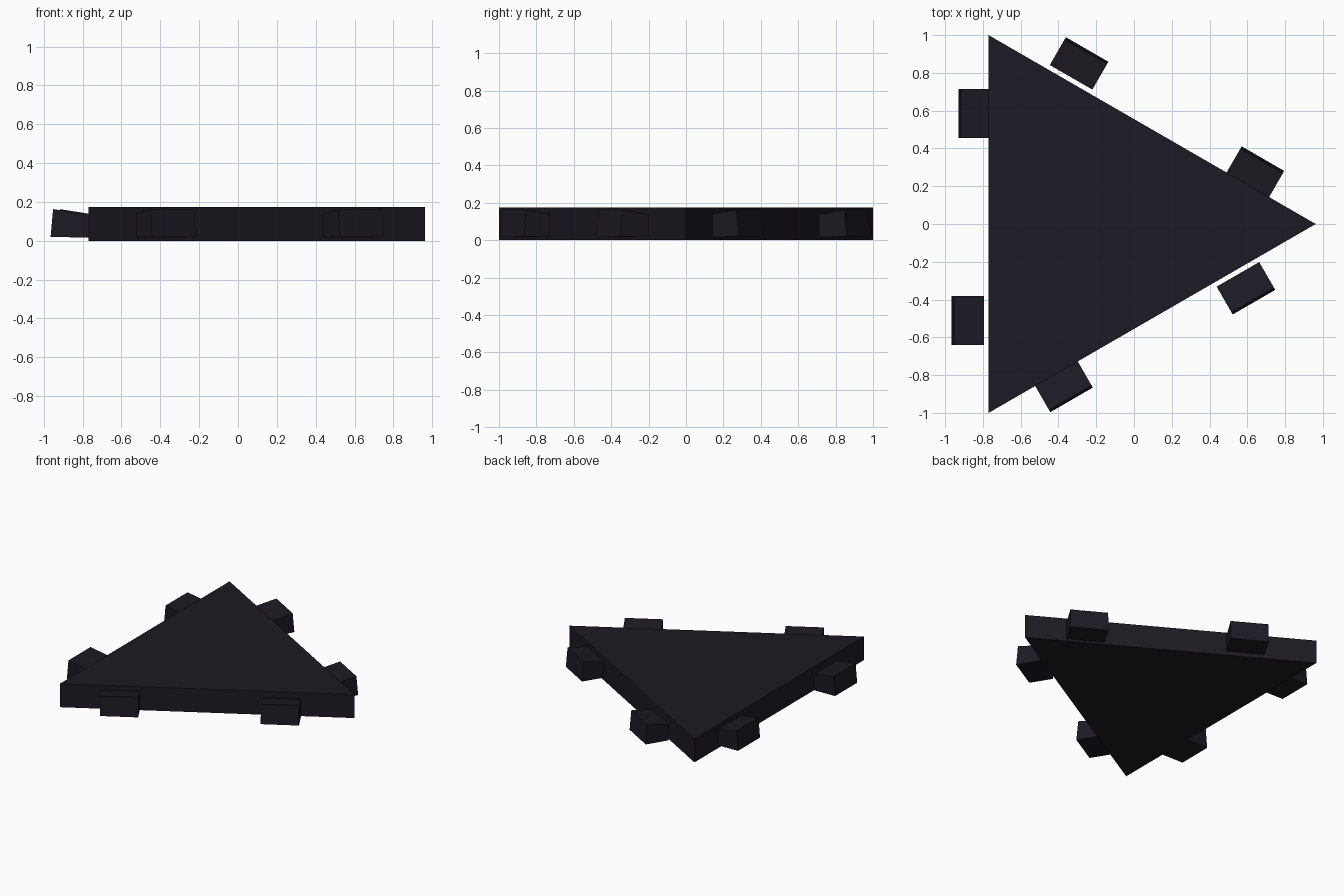
import bpy, bmesh
from math import sqrt, radians
from mathutils import Matrix, Vector

if "Cube" in bpy.data.objects:
    bpy.data.objects.remove(bpy.data.objects["Cube"])

EDGE_X = -0.77                      # x of the straight left side
HEIGHT = 0.175
CENTRE = Vector((EDGE_X + 1 / sqrt(3), 0, 0))

dark = bpy.data.materials.new("dark_plastic")
dark.diffuse_color = (0.012, 0.010, 0.017, 1)
dark.use_nodes = True
dark.node_tree.nodes["Principled BSDF"].inputs["Base Color"].default_value = dark.diffuse_color


def prism(name, profile, offset, matrix=Matrix()):
    """Extrude a flat profile along an offset vector."""
    bm = bmesh.new()
    face = bm.faces.new([bm.verts.new(p) for p in profile])
    ext = bmesh.ops.extrude_face_region(bm, geom=[face])
    moved = [g for g in ext["geom"] if isinstance(g, bmesh.types.BMVert)]
    bmesh.ops.translate(bm, verts=moved, vec=offset)
    bmesh.ops.transform(bm, matrix=matrix, verts=bm.verts)
    bmesh.ops.recalc_face_normals(bm, faces=bm.faces)
    mesh = bpy.data.meshes.new(name)
    bm.to_mesh(mesh)
    bm.free()
    mesh.materials.append(dark)
    obj = bpy.data.objects.new(name, mesh)
    bpy.context.collection.objects.link(obj)
    return obj


# Equilateral triangular plate
prism("triangle_plate",
      [(EDGE_X, -1, 0), (EDGE_X + sqrt(3), 0, 0), (EDGE_X, 1, 0)],
      (0, 0, HEIGHT))

# Wedge blocks: one touching and one loose per side, repeated three times
BLOCK = [(0, 0.02), (0.013, 0.163), (0.17, 0.138), (0.17, 0.017)]
for side in range(3):
    turn = (Matrix.Translation(CENTRE)
            @ Matrix.Rotation(radians(120 * side), 4, 'Z')
            @ Matrix.Translation(-CENTRE))
    for kind, x, y in (("attached", -0.93, 0.455), ("loose", -0.965, -0.64)):
        prism(f"{kind}_block_{side + 1}", [(x + dx, y, z) for dx, z in BLOCK],
              (0, 0.26, 0), turn)
